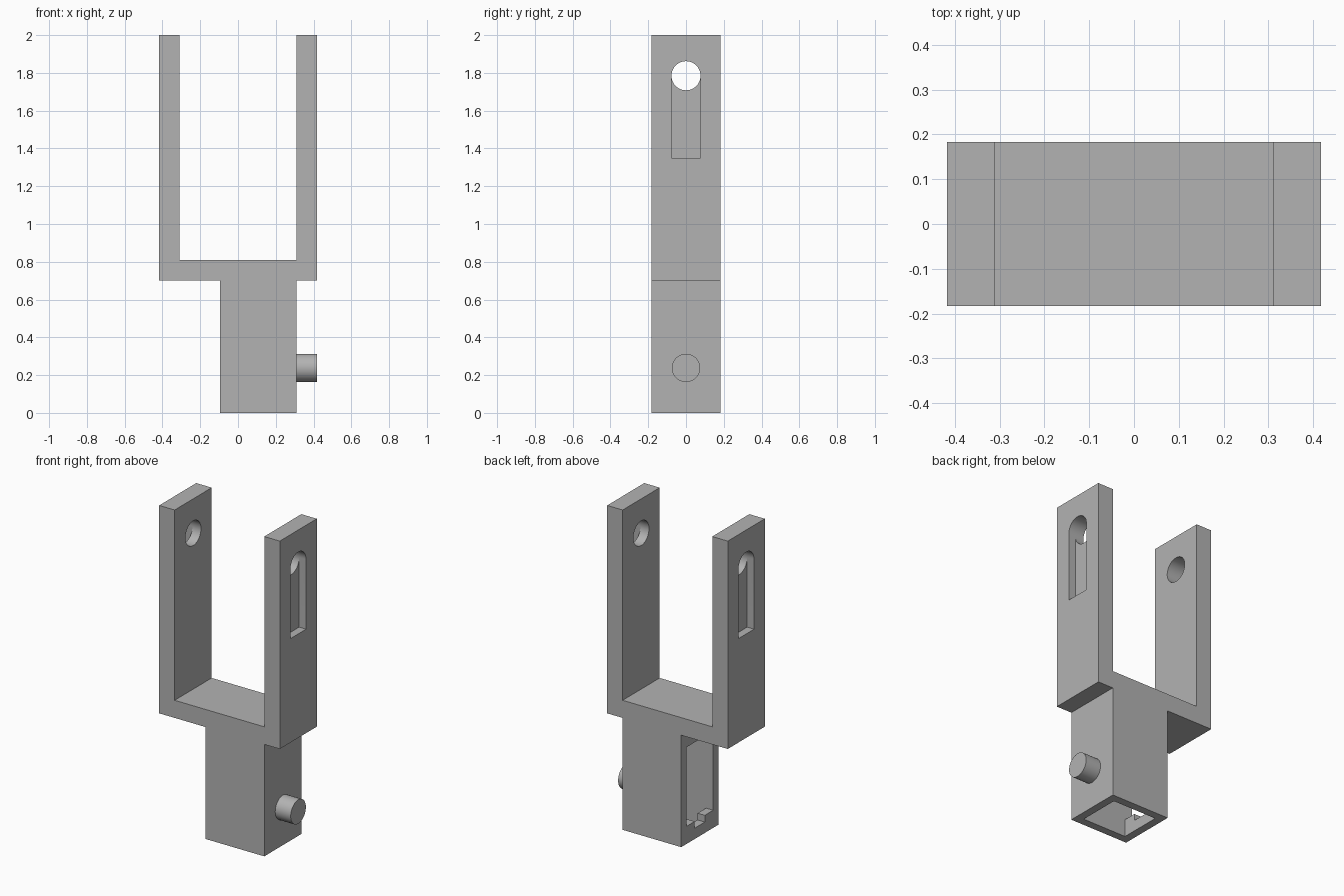
import bpy, bmesh, math
from mathutils import Vector

if "Cube" in bpy.data.objects:
    bpy.data.objects.remove(bpy.data.objects["Cube"])

grey = bpy.data.materials.new("plain grey")
grey.use_nodes = True
colour = (0.45, 0.45, 0.45, 1)
grey.diffuse_color = colour
grey.node_tree.nodes["Principled BSDF"].inputs["Base Color"].default_value = colour

HALF_Y = 0.183
OUTER, INNER = 0.417, 0.31      # arm faces
BLOCK_LEFT = -0.095             # open side of the hollow block
SHELF, BRIDGE = 0.70, 0.81      # underside and top of the bridge
WALL = 0.05
BORE, BORE_Z = 0.077, 1.785


def prism(name, outline, axis, start, end):
    """Extrude a 2D outline along x (outline in y, z) or y (outline in x, z)."""
    bm = bmesh.new()
    place = (lambda u, v: Vector((start, u, v))) if axis == "x" else (lambda u, v: Vector((u, start, v)))
    face = bm.faces.new([bm.verts.new(place(u, v)) for u, v in outline])
    new = bmesh.ops.extrude_face_region(bm, geom=[face])["geom"]
    step = Vector((end - start, 0, 0)) if axis == "x" else Vector((0, end - start, 0))
    bmesh.ops.translate(bm, vec=step, verts=[g for g in new if isinstance(g, bmesh.types.BMVert)])
    bmesh.ops.recalc_face_normals(bm, faces=bm.faces)
    mesh = bpy.data.meshes.new(name)
    bm.to_mesh(mesh)
    bm.free()
    mesh.materials.append(grey)
    obj = bpy.data.objects.new(name, mesh)
    bpy.context.collection.objects.link(obj)
    return obj


def arc(radius, z, sweep, count):
    return [(radius * math.cos(sweep * i / count), z + radius * math.sin(sweep * i / count))
            for i in range(count)]


def box(y, low, high):
    return [(-y, low), (y, low), (y, high), (-y, high)]


def cut(target, cutter):
    cutter.hide_render = True
    mod = target.modifiers.new(cutter.name, "BOOLEAN")
    mod.operation, mod.solver, mod.object = "DIFFERENCE", "EXACT", cutter
    bpy.context.view_layer.objects.active = target
    bpy.ops.object.modifier_apply(modifier=mod.name)
    bpy.data.objects.remove(cutter)


def smooth(obj):
    bpy.ops.object.select_all(action="DESELECT")
    obj.select_set(True)
    bpy.context.view_layer.objects.active = obj
    bpy.ops.object.shade_smooth_by_angle(angle=math.radians(30))


# Fork: two arms, bridge and offset block in one profile
fork = prism("fork_body", [
    (BLOCK_LEFT, 0), (INNER, 0), (INNER, SHELF), (OUTER, SHELF), (OUTER, 2), (INNER, 2),
    (INNER, BRIDGE), (-INNER, BRIDGE), (-INNER, 2), (-OUTER, 2), (-OUTER, SHELF),
    (BLOCK_LEFT, SHELF)], "y", -HALF_Y, HALF_Y)

# Round bore through each arm, with a lead-in groove on the outer face
circle = arc(BORE, BORE_Z, math.tau, 48)
groove = arc(BORE, BORE_Z, math.pi, 24) + [(-BORE, BORE_Z), (-BORE, 1.35), (BORE, 1.35)]
for side in (-1, 1):
    cut(fork, prism("bore_cutter", circle, "x", side * 0.25, side * 0.5))
    cut(fork, prism("groove_cutter", groove, "x", side * (OUTER - 0.048), side * 0.5))

# Hollow open at the bottom, and a side window with a notched sill
INSIDE = HALF_Y - WALL
TOP, SILL, NOTCH = 0.605, 0.11, 0.068
cut(fork, prism("hollow_cutter", box(INSIDE, -0.1, TOP), "x", BLOCK_LEFT + WALL, INNER - WALL))
window = [(-INSIDE, TOP), (-INSIDE, SILL), (-WALL, SILL), (-WALL, NOTCH),
          (WALL, NOTCH), (WALL, SILL), (INSIDE, SILL), (INSIDE, TOP)]
cut(fork, prism("window_cutter", window, "x", -0.2, BLOCK_LEFT + WALL + 0.02))
smooth(fork)

# Locking peg on the side of the block
peg = prism("peg", arc(0.075, 0.238, math.tau, 48), "x", INNER - 0.02, OUTER)
smooth(peg)
